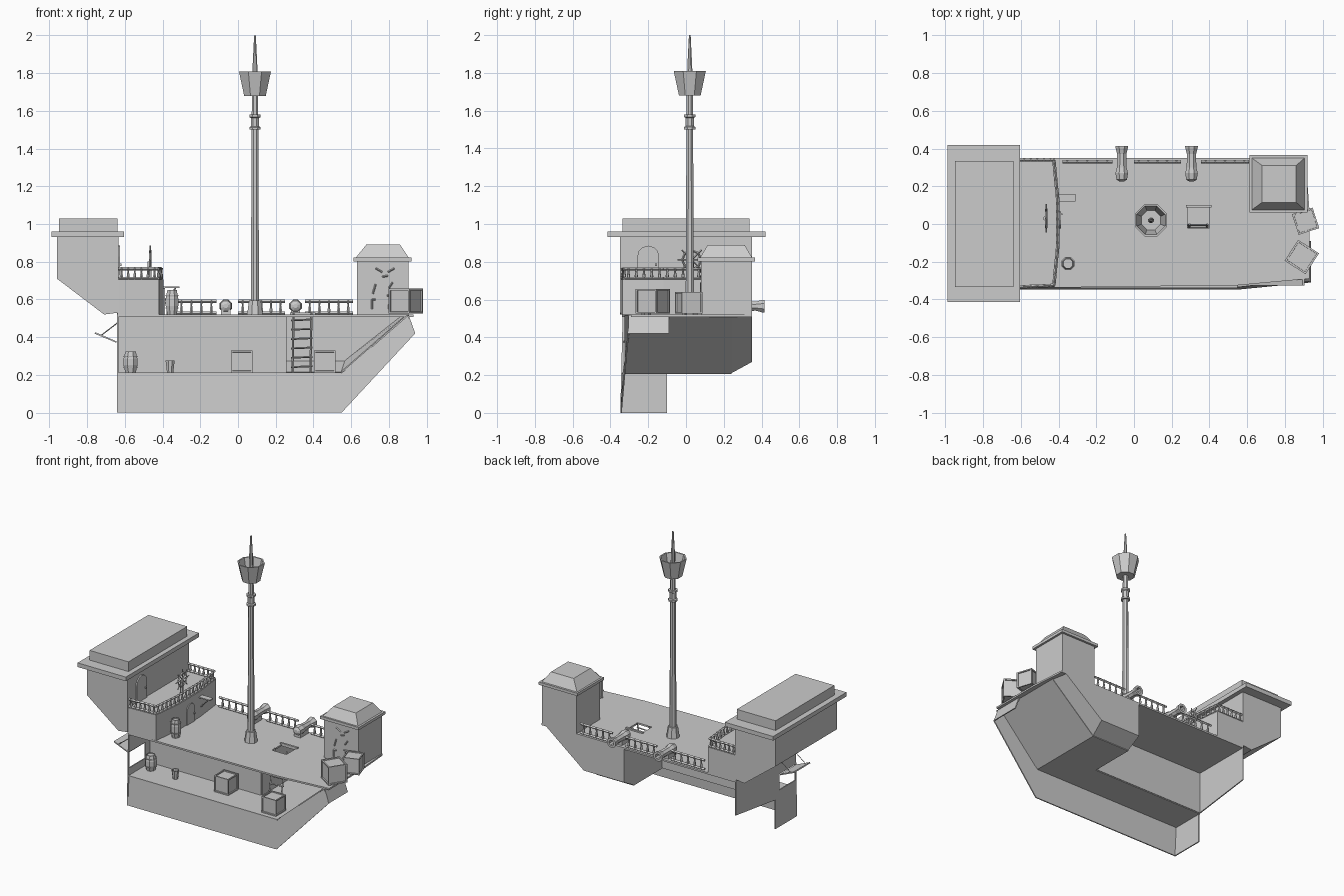
import bpy, bmesh, math
from mathutils import Vector, Matrix

if "Cube" in bpy.data.objects:
    bpy.data.objects.remove(bpy.data.objects["Cube"])

def finish(name, bm):
    bmesh.ops.recalc_face_normals(bm, faces=bm.faces)
    me = bpy.data.meshes.new(name)
    bm.to_mesh(me)
    bm.free()
    ob = bpy.data.objects.new(name, me)
    bpy.context.collection.objects.link(ob)
    return ob

def loft(name, a, b):
    """Solid between two matching point loops."""
    bm = bmesh.new()
    va, vb = [bm.verts.new(p) for p in a], [bm.verts.new(p) for p in b]
    n = len(a)
    bm.faces.new(va)
    bm.faces.new(vb[::-1])
    for i in range(n):
        bm.faces.new((va[i], vb[i], vb[(i + 1) % n], va[(i + 1) % n]))
    return finish(name, bm)

def slab(name, pts, axis, lo, hi):
    """Extrude a 2D outline along an axis."""
    def put(p, h):
        q = list(p)
        q.insert('xyz'.index(axis), h)
        return q
    return loft(name, [put(p, lo) for p in pts], [put(p, hi) for p in pts])

def box(name, x0, x1, y0, y1, z0, z1):
    return slab(name, [(x0, y0), (x1, y0), (x1, y1), (x0, y1)], 'z', z0, z1)

def frustum(name, r0, z0, r1, z1):
    quad = lambda r, z: [(r[0], r[2], z), (r[1], r[2], z), (r[1], r[3], z), (r[0], r[3], z)]
    return loft(name, quad(r0, z0), quad(r1, z1))

def lathe(name, prof, loc, n=8, axis='z'):
    """Spin (radius, height) points around an axis."""
    bm = bmesh.new()
    rings = [[bm.verts.new((r * math.cos(2 * math.pi * (i + .5) / n),
                            r * math.sin(2 * math.pi * (i + .5) / n), h)) for i in range(n)] for r, h in prof]
    for a, b in zip(rings, rings[1:]):
        for i in range(n):
            bm.faces.new((a[i], a[(i + 1) % n], b[(i + 1) % n], b[i]))
    bm.faces.new(rings[0])
    bm.faces.new(rings[-1])
    m = Matrix.Translation(loc)
    if axis == 'y':
        m = m @ Matrix.Rotation(-math.pi / 2, 4, 'X')
    bm.transform(m)
    return finish(name, bm)

def bar(name, a, b, r=.006, n=4):
    a, b = Vector(a), Vector(b)
    bm = bmesh.new()
    bmesh.ops.create_cone(bm, cap_ends=True, segments=n, radius1=r, radius2=r, depth=(b - a).length)
    bm.transform(Matrix.Translation((a + b) / 2) @ (b - a).to_track_quat('Z', 'Y').to_matrix().to_4x4())
    return finish(name, bm)

def cut(ob, cutter):
    m = ob.modifiers.new("opening", 'BOOLEAN')
    m.operation, m.object, m.solver = 'DIFFERENCE', cutter, 'EXACT'
    bpy.context.view_layer.objects.active = ob
    bpy.ops.object.modifier_apply(modifier=m.name)
    bpy.data.objects.remove(cutter)

T = .008

# cut-away hull: front skin with swept bow
front = [(-.64, -.348, 0), (.55, -.348, 0), (.94, -.31, .42), (.905, -.295, .515), (.55, -.335, .21), (-.64, -.335, .21)]
loft("front_hull", front, [(x, y + T, z) for x, y, z in front])
box("hold_floor", -.64, .25, -.34, -.09, .205, .213)
box("bow_floor", .25, .55, -.34, .24, .205, .213)
slab("bow_slope", [(.55, .205), (.905, .515), (.895, .518), (.55, .214)], 'y', -.325, .24)
slab("bow_cap", [(.94, .42), (.905, .518), (.896, .518), (.932, .42)], 'y', -.305, -.09)
box("hold_wall", -.64, .25, -.094, -.086, .21, .515)
slab("bow_side", [(.25, .27), (.57, .27), (.88, .515), (.25, .515)], 'y', .342, .35)
bilge = [(.25, .24, .21), (.55, .24, .21), (.57, .35, .27), (.25, .35, .27)]
loft("bow_bilge", bilge, [(x, y - .005, z + .006) for x, y, z in bilge])
cheek = [(.55, .24, .21), (.90, .24, .515), (.88, .35, .515), (.57, .35, .27)]
loft("bow_cheek", cheek, [(x - .006, y, z + .005) for x, y, z in cheek])
slab("bow_bulkhead", [(-.09, .21), (.24, .21), (.35, .27), (.35, .515), (-.09, .515)], 'x', .25, .257)
stern = slab("stern_plate", [(-.348, 0), (-.10, 0), (-.10, .21), (.35, .27), (.35, .53), (-.335, .53)], 'x', -.643, -.635)
cut(stern, box("window_cutter", -.7, -.6, -.332, -.15, .265, .38))

# deck with hatch
deck = slab("deck", [(-.64, -.34), (.55, -.325), (.93, -.29), (.93, .08), (.91, .35), (-.64, .35)], 'z', .508, .52)
cut(deck, box("hatch_cutter", .285, .40, -.02, .09, .4, .6))
box("hatch_lip", .275, .41, .088, .102, .515, .53)

# ladder to the hold
for x in (.29, .385):
    bar("ladder_rail", (x, -.06, .21), (x + .004, .0, .53), .006)
for i in range(6):
    t = .1 + i * .16
    bar("ladder_rung", (.28, -.06 + .06 * t, .21 + .31 * t), (.395, -.06 + .06 * t, .215 + .31 * t), .005)

# stern shutter held out by chains
slab("shutter", [(-.645, .37), (-.76, .418), (-.757, .426), (-.645, .378)], 'y', -.332, -.15)
for y in (-.325, -.157):
    bar("shutter_stay", (-.725, y, .41), (-.64, y, .475), .003)

# stern cabin, quarterdeck and overhanging upper cabin
slab("lower_cabin", [(-.64, -.345), (-.42, -.335), (-.395, -.12), (-.395, .13), (-.42, .35), (-.64, .35)], 'z', .52, .705)
slab("upper_cabin", [(-.96, .71), (-.71, .52), (-.635, .53), (-.635, .94), (-.96, .94)], 'y', -.35, .35)
box("roof_eave", -.99, -.605, -.415, .42, .93, .96)
box("roof_top", -.95, -.64, -.335, .335, .96, 1.03)

def arch(name, x, y, z, w, h):
    pts = [(y - w, z), (y + w, z)] + [(y + w * math.cos(a * math.pi / 6), z + h - w + w * math.sin(a * math.pi / 6)) for a in range(7)]
    slab(name, pts, 'x', x, x + .012)
    box(name + "_knob", x, x + .02, y + w * .6, y + w * .8, z + h * .4, z + h * .47)

arch("upper_door", -.638, -.2, .705, .058, .18)
arch("lower_door", -.4, .02, .52, .045, .14)
box("wall_shelf", -.40, -.31, .12, .16, .66, .668)
bar("shelf_stay", (-.395, .14, .59), (-.33, .14, .66), .004)

# railings
def railing(a, b, n, h=.07):
    a, b = Vector(a), Vector(b)
    up = Vector((0, 0, h))
    for k in (.006, h - .005):
        bar("rail", a + Vector((0, 0, k)), b + Vector((0, 0, k)), .009)
    for i in range(n):
        p = a.lerp(b, (i + .5) / n)
        lathe("baluster", [(.005, 0), (.009, h * .3), (.005, h * .65), (.008, h)], p, 6)

for x0, x1 in ((-.38, -.115), (0, .25), (.355, .61)):
    railing((x0, .33, .52), (x1, .33, .52), 5, .075)
corners = [(-.635, -.335), (-.425, -.325), (-.405, -.12), (-.405, .13), (-.425, .34), (-.635, .34)]
for (a, b), n in zip(zip(corners, corners[1:]), (6, 5, 6, 5, 6)):
    railing((*a, .705), (*b, .705), n, .062)

# steering wheel
bar("wheel_post", (-.47, .03, .7), (-.47, .03, .80), .013, 6)
bm = bmesh.new()
R = .05
for i in range(8):
    a, b = i * math.pi / 4, (i + 1) * math.pi / 4
    p = lambda t, r: (-.465, .03 + r * math.cos(t), .81 + r * math.sin(t))
    bar("wheel_rim", p(a, R), p(b, R), .006)
    bar("wheel_spoke", p(a, .005), p(a, .075), .004)
bm.free()

# mast, rings, crow's nest
M = (.09, .02, 0)
lathe("mast_foot", [(.045, .52), (.034, .595)], M)
lathe("mast", [(.024, .52), (.018, 1.69)], M)
lathe("mast_collar", [(.032, 1.50), (.032, 1.513), (.024, 1.518), (.024, 1.562), (.032, 1.567), (.032, 1.58)], M)
lathe("crows_nest", [(.062, 1.68), (.092, 1.81), (.082, 1.81), (.055, 1.692)], M)
lathe("mast_tip", [(.017, 1.69), (.014, 1.83), (.005, 2.0)], M)

# cannons
for x in (-.065, .305):
    lathe("cannon", [(.012, .225), (.03, .235), (.036, .27), (.028, .30), (.026, .37), (.036, .405), (.036, .415), (.02, .415), (.02, .34)],
          (x, 0, .565), 8, 'y')
    box("cannon_mount", x - .025, x + .025, .24, .33, .52, .55)

# bow tower with vine marks
box("tower", .63, .905, .08, .35, .52, .81)
box("tower_eave", .612, .92, .062, .365, .802, .822)
frustum("tower_roof", (.625, .905, .075, .35), .822, (.68, .86, .115, .31), .89)
for x, z, dx, dz in ((.73, .765, .035, -.02), (.83, .765, -.035, -.02), (.765, .72, .03, .006), (.71, .55, 0, .05), (.715, .63, .015, .05),
                     (.80, .55, .005, .06), (.80, .66, .02, .03), (.71, .60, .02, 0), (.79, .62, .025, 0)):
    bar("tower_mark", (x, .078, z), (x + dx, .078, z + dz), .005)

# crates with raised edge frames
def crate(x, y, z, s, ang):
    m = Matrix.Translation((x, y, z + s / 2)) @ Matrix.Rotation(math.radians(ang), 4, 'Z')
    bm = bmesh.new()
    bmesh.ops.create_cube(bm, size=s, matrix=m)
    r = bmesh.ops.inset_individual(bm, faces=bm.faces[:], thickness=s * .1)
    bm.normal_update()
    inner = [f for f in bm.faces if f not in r['faces']]
    bmesh.ops.inset_individual(bm, faces=inner, thickness=.001, depth=-s * .06)
    finish("crate", bm)

crate(.89, -.175, .525, .132, 57)
crate(.91, .015, .525, .115, 18)
crate(.02, -.165, .213, .115, 0)
crate(.46, -.25, .213, .115, 0)

# barrels and bucket
def barrel(x, y, z, r, h):
    lathe("barrel", [(r * .75, 0), (r, h * .35), (r, h * .65), (r * .75, h), (r * .65, h), (r * .65, h * .94)], (x, y, z))
    for k in (.22, .74):
        lathe("barrel_hoop", [(r * .98, h * k), (r * 1.03, h * (k + .06))], (x, y, z))

barrel(-.35, -.21, .52, .036, .13)
barrel(-.57, -.18, .213, .04, .11)
lathe("bucket", [(.018, 0), (.026, .062), (.021, .062), (.015, .01)], (-.36, -.2, .213))
